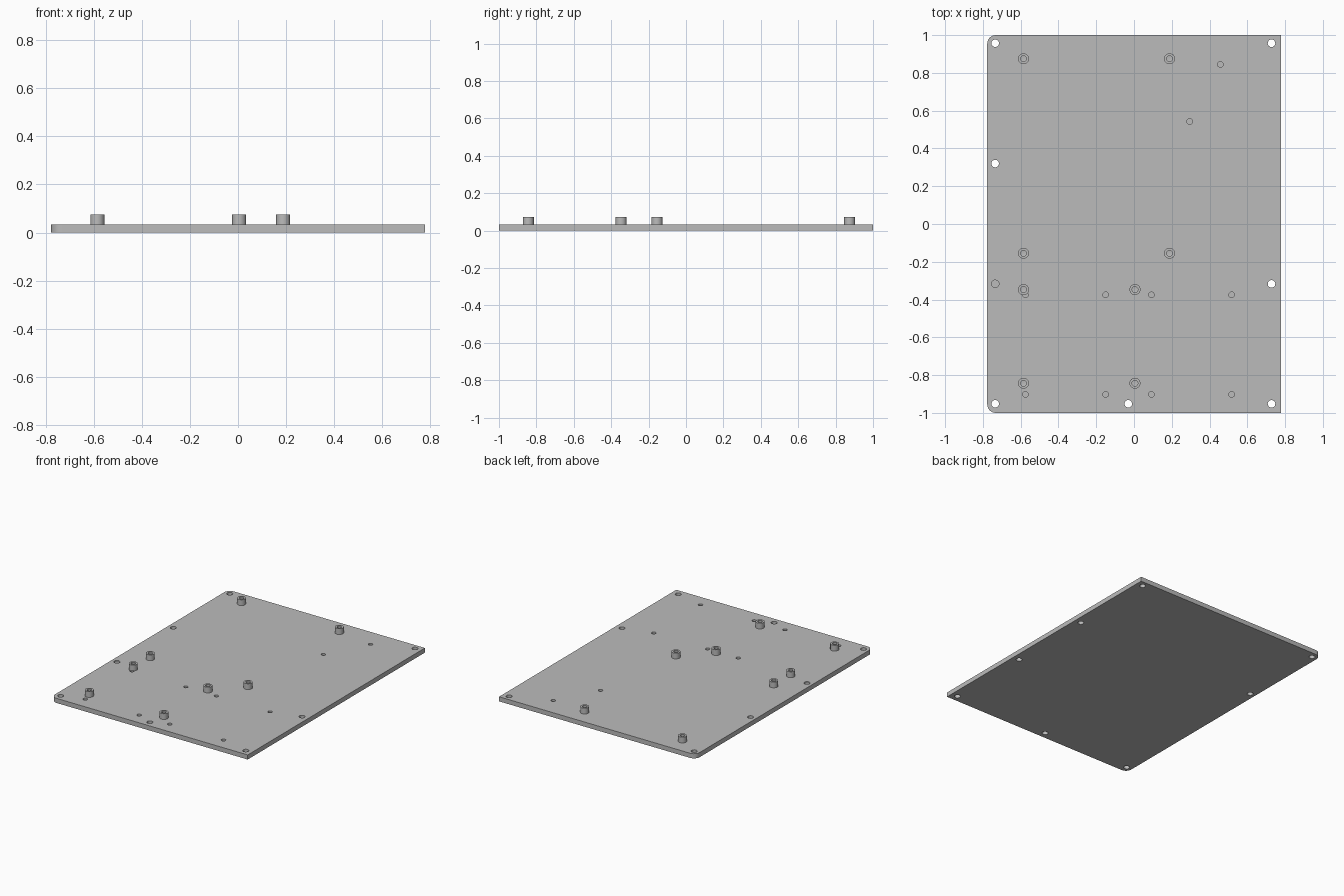
import bpy, bmesh, math
from mathutils import Matrix

cube = bpy.data.objects.get("Cube")
if cube:
    bpy.data.objects.remove(cube, do_unlink=True)

W, L, T = 0.777, 1.0, 0.033      # half width, half length, plate thickness
TOP = 0.074                      # top of the standoffs

grey = bpy.data.materials.new("plain grey")
grey.use_nodes = True
colour = (0.5, 0.5, 0.5, 1)
grey.diffuse_color = colour
grey.node_tree.nodes["Principled BSDF"].inputs["Base Color"].default_value = colour


def make_object(name, bm):
    mesh = bpy.data.meshes.new(name)
    bmesh.ops.recalc_face_normals(bm, faces=bm.faces)
    bm.to_mesh(mesh)
    bm.free()
    mesh.materials.append(grey)
    ob = bpy.data.objects.new(name, mesh)
    bpy.context.collection.objects.link(ob)
    return ob


def add_cylinder(bm, x, y, r, low, high):
    bmesh.ops.create_cone(bm, cap_ends=True, segments=24, radius1=r, radius2=r,
                          depth=high - low,
                          matrix=Matrix.Translation((x, y, (low + high) / 2)))


def smooth(ob):
    bpy.ops.object.select_all(action='DESELECT')
    ob.select_set(True)
    bpy.context.view_layer.objects.active = ob
    bpy.ops.object.shade_smooth_by_angle(angle=math.radians(35))


# Base plate, with only the two -x corners rounded
bm = bmesh.new()
bmesh.ops.create_cube(bm, size=1, matrix=Matrix.Translation((0, 0, T / 2))
                      @ Matrix.Diagonal((2 * W, 2 * L, T, 1)))
corners = [e for e in bm.edges if all(v.co.x < 0 for v in e.verts)
           and abs(e.verts[0].co.z - e.verts[1].co.z) > T / 2]
bmesh.ops.bevel(bm, geom=corners, offset=0.045, segments=8, profile=0.5,
                affect='EDGES')
plate = make_object("base_plate", bm)

# Mounting holes through the rim, one blind from above and one from below
cut = bmesh.new()
left, right = -0.735, 0.728
ends = (0.957, -0.952)
through = [(x, y) for x in (left, right) for y in ends]
through += [(left, 0.32), (right, -0.317), (-0.03, ends[1])]
for x, y in through:
    add_cylinder(cut, x, y, 0.02, -0.02, T + 0.02)
add_cylinder(cut, left, -0.317, 0.02, T - 0.01, T + 0.02)
add_cylinder(cut, right, 0.32, 0.02, -0.02, T - 0.003)

# Small blind pilot holes in the top face
pilots = [(0.457, 0.845), (0.295, 0.543)]
pilots += [(x, y) for x in (-0.575, -0.15, 0.092, 0.517) for y in (-0.375, -0.902)]
for x, y in pilots:
    add_cylinder(cut, x, y, 0.015, T - 0.022, T + 0.02)
cutter = make_object("hole_cutter", cut)
cutter.hide_render = True

mod = plate.modifiers.new("holes", 'BOOLEAN')
mod.operation = 'DIFFERENCE'
mod.solver = 'EXACT'
mod.object = cutter
bpy.context.view_layer.objects.active = plate
bpy.ops.object.modifier_apply(modifier=mod.name)
bpy.data.objects.remove(cutter, do_unlink=True)
smooth(plate)


# Hollow standoff: a closed profile spun around its axis
def standoff(name, x, y):
    bm = bmesh.new()
    profile = [(0, T), (0.0155, T + 0.002), (0.0155, TOP), (0.029, TOP), (0.029, T - 0.002)]
    verts = [bm.verts.new((r, 0, z)) for r, z in profile]
    edges = [bm.edges.new(pair) for pair in zip(verts, verts[1:])]
    bmesh.ops.spin(bm, geom=verts + edges, cent=(0, 0, 0), axis=(0, 0, 1),
                   angle=math.tau, steps=24, use_merge=True)
    bmesh.ops.remove_doubles(bm, verts=bm.verts, dist=0.0001)
    ob = make_object(name, bm)
    ob.location = (x, y, 0)
    smooth(ob)


# Two groups of four standoffs, one for each mounted board
groups = {"rear": ((-0.585, 0.188), (0.875, -0.155)),
          "front": ((-0.585, 0.005), (-0.347, -0.843))}
for group, (xs, ys) in groups.items():
    for i, x in enumerate(xs):
        for j, y in enumerate(ys):
            standoff(f"{group}_standoff_{2 * i + j + 1}", x, y)
